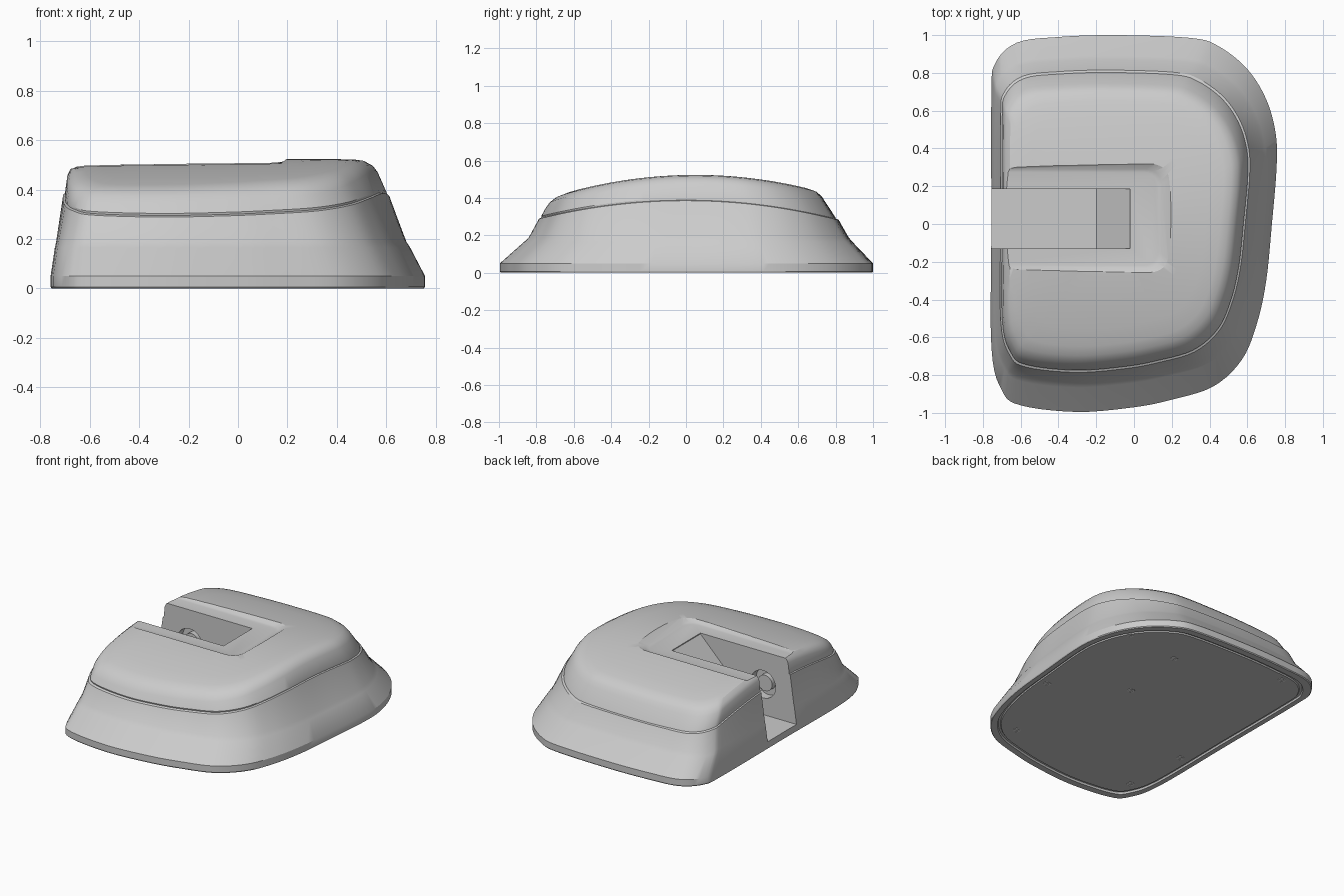
import bpy
import bmesh
import math
from mathutils import Matrix

cube = bpy.data.objects.get("Cube")
if cube:
    bpy.data.objects.remove(cube, do_unlink=True)


def make_material(name, rgb, rough):
    mat = bpy.data.materials.new(name)
    mat.use_nodes = True
    mat.diffuse_color = (*rgb, 1)
    node = mat.node_tree.nodes["Principled BSDF"]
    node.inputs["Base Color"].default_value = (*rgb, 1)
    node.inputs["Roughness"].default_value = rough
    return mat


SHELL = make_material("shell grey", (0.6, 0.6, 0.6), 0.5)
SCREW = make_material("screw light grey", (0.8, 0.8, 0.8), 0.4)


def finish(name, bm, mat=SHELL):
    bmesh.ops.recalc_face_normals(bm, faces=bm.faces)
    mesh = bpy.data.meshes.new(name)
    bm.to_mesh(mesh)
    bm.free()
    mesh.materials.append(mat)
    obj = bpy.data.objects.new(name, mesh)
    bpy.context.collection.objects.link(obj)
    return obj


def loft(name, rings):
    """Skin a stack of closed rings and cap both ends."""
    bm = bmesh.new()
    loops = [[bm.verts.new(p) for p in ring] for ring in rings]
    for low, high in zip(loops, loops[1:]):
        n = len(low)
        for i in range(n):
            j = (i + 1) % n
            bm.faces.new((low[i], low[j], high[j], high[i]))
    bm.faces.new(loops[0])
    bm.faces.new(loops[-1])
    return finish(name, bm)


def cylinder_y(name, x, z, radius, y0, y1, sides=32):
    bm = bmesh.new()
    place = Matrix.Translation((x, (y0 + y1) / 2, z)) @ Matrix.Rotation(math.pi / 2, 4, "X")
    bmesh.ops.create_cone(bm, cap_ends=True, segments=sides, radius1=radius,
                          radius2=radius, depth=y1 - y0, matrix=place)
    return finish(name, bm)


def cut(target, cutter):
    cutter.hide_render = True
    mod = target.modifiers.new("cut", "BOOLEAN")
    mod.operation = "DIFFERENCE"
    mod.solver = "EXACT"
    mod.object = cutter
    bpy.context.view_layer.update()
    deps = bpy.context.evaluated_depsgraph_get()
    mesh = bpy.data.meshes.new_from_object(target.evaluated_get(deps))
    target.modifiers.clear()
    target.data = mesh
    bpy.data.objects.remove(cutter, do_unlink=True)


def smooth(obj, degrees):
    bpy.ops.object.select_all(action="DESELECT")
    obj.select_set(True)
    bpy.context.view_layer.objects.active = obj
    bpy.ops.object.shade_smooth_by_angle(angle=math.radians(degrees))


# Footprint: straight on one side, swept corners on the other
CONTROL = [(-.755, -.65), (-.7, -.88), (-.6, -.96), (-.3, -.995), (0, -.97), (.2, -.93),
           (.42, -.86), (.57, -.72), (.65, -.53), (.7, -.3), (.73, 0), (.755, .3),
           (.75, .48), (.7, .66), (.6, .82), (.45, .94), (.3, .985), (-.1, 1),
           (-.4, .99), (-.62, .96), (-.735, .85), (-.755, .68), (-.755, 0)]


def spline(points, steps):
    out = []
    n = len(points)
    for i in range(n):
        a, b, c, d = (points[(i + k) % n] for k in (-1, 0, 1, 2))
        for s in range(steps):
            t = s / steps
            out.append(tuple(
                b[k] + t / 2 * (c[k] - a[k] + t * (2 * a[k] - 5 * b[k] + 4 * c[k] - d[k]
                                + t * (3 * (b[k] - c[k]) + d[k] - a[k])))
                for k in (0, 1)))
    return out


OUTLINE = spline(CONTROL, 5)


def dome(x, y):
    return .523 - .2 * (y - .05) ** 2 - .015 * (x - .3) ** 2


def ring(left, right, front, back, height):
    """Footprint fitted to new limits, with height a function of x and y."""
    pts = []
    for u, v in OUTLINE:
        x = left + (u + .755) / 1.51 * (right - left)
        y = front + (v + 1) / 2 * (back - front)
        pts.append((x, y, height(x, y)))
    return pts


def flat(z):
    return lambda x, y: z


def below_dome(drop):
    return lambda x, y: dome(x, y) - drop


def seam(offset):
    # The seam climbs along the sides and dips at both ends
    return lambda x, y: .285 + offset + .1 * max(0, 1 - (y / .8) ** 2)


def scaled(factor, z):
    return ring(-.755 * factor, .755 * factor, -factor, factor, flat(z))


# Shell: underside, flared skirt, seam, rounded shoulder and domed top
rings = [
    scaled(.925, .004), scaled(.93, .012), scaled(.945, .012), scaled(.95, 0),
    scaled(.995, 0), scaled(1, .006), scaled(1, .05),
    ring(-.738, .695, -.87, .89, flat(.165)),
    ring(-.733, .68, -.845, .87, flat(.188)),
    ring(-.706, .612, -.79, .815, seam(0)),
    ring(-.698, .602, -.776, .802, seam(.003)),
    ring(-.698, .602, -.778, .798, seam(.012)),
    ring(-.69, .565, -.755, .745, below_dome(.045)),
    ring(-.678, .547, -.735, .727, below_dome(.022)),
    ring(-.655, .515, -.7, .7, below_dome(.005)),
]
for f in (.93, .8, .6, .4, .2, .06):
    rings.append(ring(-.07 - .585 * f, -.07 + .585 * f, -.7 * f, .7 * f, below_dome(0)))
shell = loft("shell", rings)


# Shallow sloped recess around the slot
def recess_ring(inset, z):
    x1, y0, y1, r = .19 - inset, -.28 + inset, .335 - inset, .08
    pts = [(-.9, y0, z)]
    for cy, start in ((y0 + r, -90), (y1 - r, 0)):
        for k in range(7):
            a = math.radians(start + 15 * k)
            pts.append((x1 - r + r * math.cos(a), cy + r * math.sin(a), z))
    return pts + [(-.9, y1, z)]


cut(shell, loft("recess_cutter", [recess_ring(.06, .486), recess_ring(.045, .49),
                                  recess_ring(0, .518), recess_ring(-.1, .6)]))

# Deep open slot with a sloped inner end
SLOT = [(-.9, .05), (-.2, .05), (-.2, .3), (-.02, .48), (-.02, .7), (-.9, .7)]
cut(shell, loft("slot_cutter", [[(x, y, z) for x, z in SLOT] for y in (-.13, .185)]))

# Round pivot sockets in both slot walls
cut(shell, cylinder_y("socket_cutter", -.5, .26, .095, -.19, .245))
smooth(shell, 28)

# Pivot bosses inside the sockets
for side, y0, y1 in (("right", -.2, -.15), ("left", .205, .255)):
    boss = cylinder_y(side + "_pivot_boss", -.5, .26, .055, y0, y1, 24)
    smooth(boss, 30)

# Underside screws, each with two halves split by a slot
SCREWS = [(.6, .68), (.2, .63), (.61, -.12), (.15, .15),
          (-.49, .86), (.38, -.69), (-.63, -.3), (-.6, -.75)]
for number, (x, y) in enumerate(SCREWS, 1):
    bm = bmesh.new()
    for sign in (-1, 1):
        arc = [math.radians(-80 + 20 * k) for k in range(9)]
        pts = [(x + sign * (.004 + .019 * math.cos(a)), y + .022 * math.sin(a)) for a in arc]
        base = bm.faces.new([bm.verts.new((px, py, .001)) for px, py in pts])
        top = bmesh.ops.extrude_face_region(bm, geom=[base])["geom"]
        bmesh.ops.translate(bm, vec=(0, 0, .005),
                            verts=[g for g in top if isinstance(g, bmesh.types.BMVert)])
    finish(f"screw_{number}", bm, SCREW)
